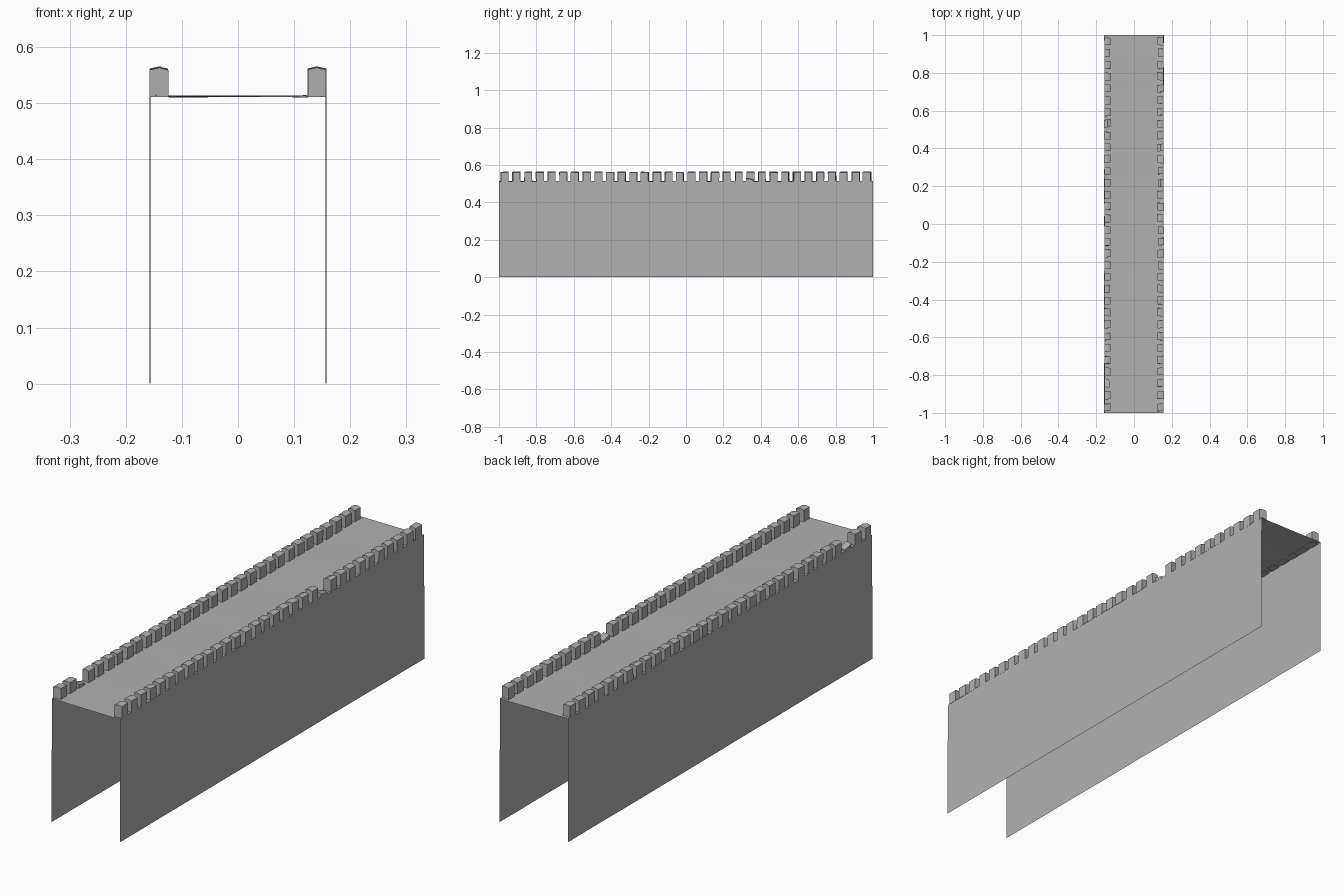
import bpy, bmesh, random

if "Cube" in bpy.data.objects:
    bpy.data.objects.remove(bpy.data.objects["Cube"])

random.seed(4)
HALF_W, DECK_Z, COUNT, PITCH = 0.157, 0.513, 32, 0.0625

stone = bpy.data.materials.new("stone")
stone.diffuse_color = (0.44, 0.44, 0.44, 1)
stone.use_nodes = True
stone.node_tree.nodes["Principled BSDF"].inputs["Base Color"].default_value = stone.diffuse_color


def finish(bm, name):
    mesh = bpy.data.meshes.new(name)
    bm.to_mesh(mesh)
    bm.free()
    mesh.materials.append(stone)
    obj = bpy.data.objects.new(name, mesh)
    bpy.context.collection.objects.link(obj)
    return obj


def jit(a):
    return random.uniform(-a, a)


# Wall shell: two thin sides and a walkway, open at the ends and underneath
def wall_shell():
    profile = [(HALF_W, 0), (HALF_W, DECK_Z), (0.12, DECK_Z - 0.001),
               (-0.12, DECK_Z - 0.001), (-HALF_W, DECK_Z), (-HALF_W, 0)]
    bm = bmesh.new()
    rows = []
    for i in range(17):
        y = -1 + i / 8
        rows.append([bm.verts.new((x + jit(0.001), y,
                                   z + jit(0.002) if z else 0))
                     for x, z in profile])
    for a, b in zip(rows, rows[1:]):
        for j in range(len(profile) - 1):
            bm.faces.new((a[j], b[j], b[j + 1], a[j + 1]))
    bmesh.ops.recalc_face_normals(bm, faces=bm.faces)
    return finish(bm, "wall_shell")


# One battlement block: gently gabled across the wall, slightly uneven
def add_merlon(bm, side, y, broken):
    length = 0.040 + jit(0.002)
    x_out, x_in = HALF_W + jit(0.001), 0.125 + jit(0.001)
    rise = 0.049 + jit(0.001)
    skew = jit(0.0025)
    ends = []
    for s in (-1, 1):
        h = rise
        if broken:
            h = 0.018 if s < 0 else 0.008
        pts = [(x_out, 0), (x_out, h), (0.14, h + 0.004), (x_in, h), (x_in, 0)]
        ring = []
        for x, z in pts:
            lean = skew * (x - 0.14) / 0.017 + (jit(0.001) if z else 0)
            ring.append(bm.verts.new((side * x, y + s * length / 2 + lean,
                                      DECK_Z - 0.002 + z + (jit(0.001) if z else 0))))
        ends.append(ring)
    a, b = ends
    bm.faces.new(a)
    bm.faces.new(b[::-1])
    for j in range(5):
        k = (j + 1) % 5
        bm.faces.new((a[j], b[j], b[k], a[k]))


# Battlement rows: each side has one crumbled block
def battlements(side, broken_y, name):
    bm = bmesh.new()
    for i in range(COUNT):
        y = -0.969 + i * PITCH
        add_merlon(bm, side, y + jit(0.002), abs(y - broken_y) < PITCH / 2)
    bmesh.ops.recalc_face_normals(bm, faces=bm.faces)
    return finish(bm, name)


wall_shell()
battlements(1, 0.345, "right_battlements")
battlements(-1, -0.845, "left_battlements")
